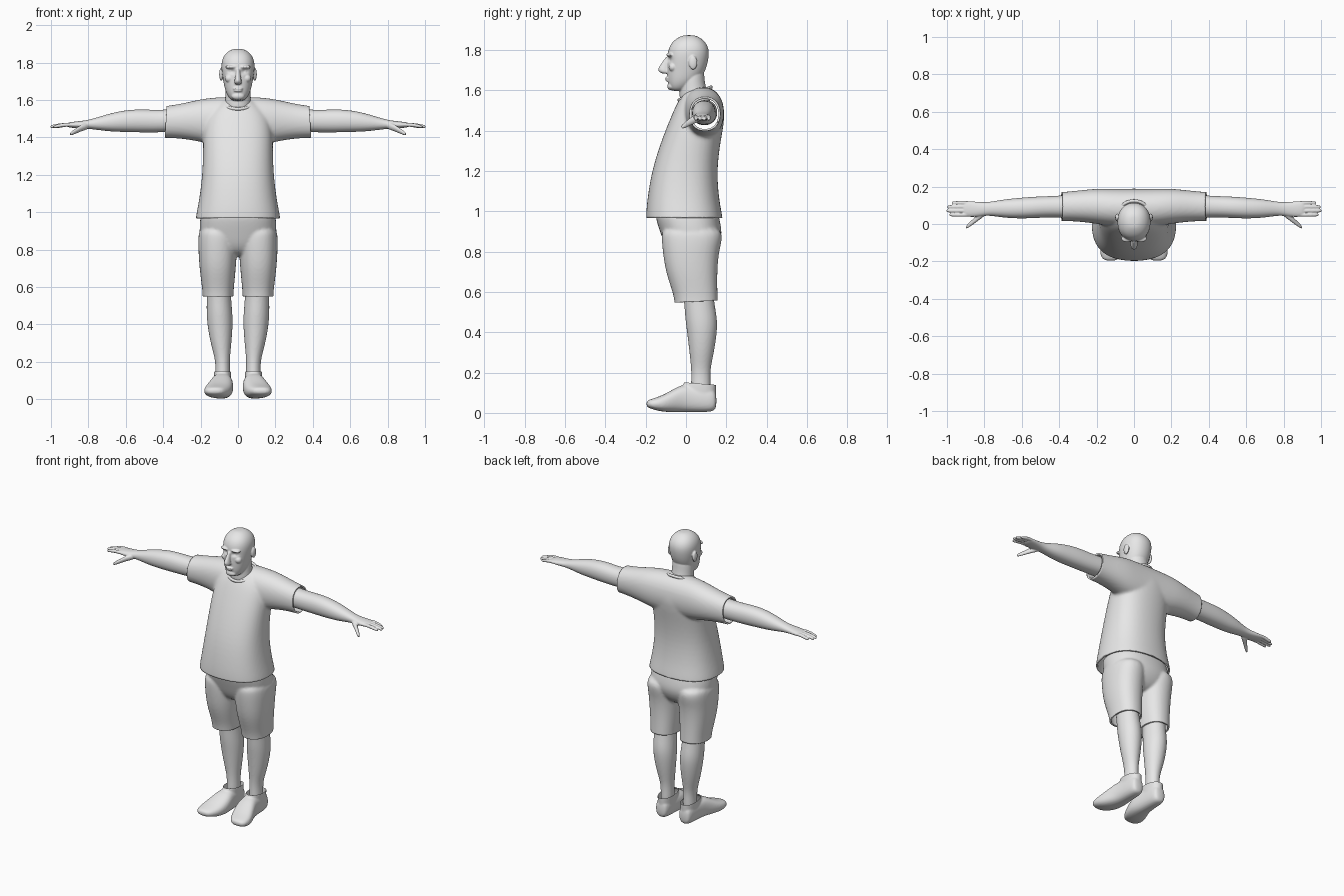
import bpy, bmesh, math
from mathutils import Vector

default = bpy.data.objects.get("Cube")
if default:
    bpy.data.objects.remove(default, do_unlink=True)

grey = bpy.data.materials.new("plain_grey")
grey.use_nodes = True
grey.diffuse_color = (0.8, 0.8, 0.8, 1)
grey.node_tree.nodes["Principled BSDF"].inputs["Base Color"].default_value = (0.8, 0.8, 0.8, 1)


def loft(bm, axis, rings, power=2.0, side=1, segments=16):
    """Skin rounded cross-sections; each ring is (position, a_min, a_max, b_min, b_max)."""
    loops = []
    for t, a_min, a_max, b_min, b_max in rings:
        loop = []
        for i in range(segments):
            angle = math.tau * i / segments
            c, s = math.cos(angle), math.sin(angle)
            a = (a_min + a_max) / 2 + (a_max - a_min) / 2 * math.copysign(abs(c) ** (2 / power), c)
            b = (b_min + b_max) / 2 + (b_max - b_min) / 2 * math.copysign(abs(s) ** (2 / power), s)
            x, y, z = {"X": (t, a, b), "Y": (a, t, b), "Z": (a, b, t)}[axis]
            loop.append(bm.verts.new((x * side, y, z)))
        loops.append(loop)
    for low, high in zip(loops, loops[1:]):
        for i in range(segments):
            j = (i + 1) % segments
            bm.faces.new((low[i], low[j], high[j], high[i]))
    bm.faces.new(loops[0])
    bm.faces.new(loops[-1])


def ball(bm, centre, radii):
    made = bmesh.ops.create_uvsphere(bm, u_segments=16, v_segments=10, radius=1)
    for v in made["verts"]:
        v.co = Vector(centre) + Vector(p * q for p, q in zip(v.co, radii))


def symmetric(rings):
    return [(t, -w, w, b0, b1) for t, w, b0, b1 in rings]


def fuse(name, bm, voxel, smooth=3, cuts=(), thickness=0, reshape=None):
    """Blend overlapping lofts into one skin, then trim and shade it."""
    bmesh.ops.recalc_face_normals(bm, faces=bm.faces)
    mesh = bpy.data.meshes.new(name)
    bm.to_mesh(mesh)
    bm.free()
    obj = bpy.data.objects.new(name, mesh)
    bpy.context.collection.objects.link(obj)
    bpy.ops.object.select_all(action="DESELECT")
    obj.select_set(True)
    bpy.context.view_layer.objects.active = obj
    obj.modifiers.new("round", "SUBSURF").levels = 2
    remesh = obj.modifiers.new("blend", "REMESH")
    remesh.mode = "VOXEL"
    remesh.voxel_size = voxel
    relax = obj.modifiers.new("relax", "SMOOTH")
    relax.factor = 0.5
    relax.iterations = smooth
    for modifier in ("round", "blend", "relax"):
        bpy.ops.object.modifier_apply(modifier=modifier)
    bm = bmesh.new()
    bm.from_mesh(obj.data)
    if reshape:
        for v in bm.verts:
            reshape(v.co)
    for point, normal in cuts:
        geom = bm.verts[:] + bm.edges[:] + bm.faces[:]
        bmesh.ops.bisect_plane(bm, geom=geom, plane_co=point, plane_no=normal, clear_outer=True)
    bm.to_mesh(obj.data)
    bm.free()
    obj.data.materials.clear()
    obj.data.materials.append(grey)
    bpy.ops.object.shade_smooth_by_angle(angle=math.radians(45))
    if thickness:
        shell = obj.modifiers.new("cloth", "SOLIDIFY")
        shell.thickness = thickness
        shell.offset = -1
    return obj


# Head and neck
bm = bmesh.new()
loft(bm, "Z", symmetric([
    (1.595, .03, -.07, -.01), (1.615, .052, -.085, .02), (1.65, .07, -.094, .07),
    (1.70, .08, -.096, .1), (1.75, .089, -.095, .113), (1.80, .092, -.092, .118),
    (1.84, .077, -.072, .1), (1.865, .048, -.036, .066), (1.874, .02, -.01, .04)]), 2.2)
loft(bm, "Z", symmetric([
    (1.5, .085, -.02, .13), (1.56, .075, -.035, .12), (1.61, .068, -.033, .1),
    (1.66, .068, -.03, .092), (1.72, .06, -.02, .09)]))
loft(bm, "Z", symmetric([
    (1.682, .012, -.115, -.08), (1.69, .021, -.133, -.08), (1.705, .019, -.143, -.08),
    (1.735, .012, -.121, -.08), (1.77, .011, -.1, -.08)]))
ball(bm, (0, -.092, 1.661), (.027, .012, .006))
ball(bm, (0, -.09, 1.649), (.024, .012, .006))
ball(bm, (0, -.074, 1.62), (.036, .02, .02))
for side in (-1, 1):
    ball(bm, (side * .036, -.078, 1.776), (.034, .02, .01))
    ball(bm, (side * .047, -.065, 1.715), (.024, .022, .022))
    ball(bm, (side * .035, -.074, 1.753), (.014, .014, .01))
    ball(bm, (side * .09, .035, 1.737), (.011, .022, .035))


def sink_eyes(co):
    if co.y < -.03:
        d = ((abs(co.x) - .034) / .02) ** 2 + ((co.z - 1.752) / .012) ** 2
        co.y += .011 * math.exp(-d)


fuse("head", bm, .004, 2, reshape=sink_eyes)

# Shirt: torso plus one span across both shoulders, open at hem and cuffs
bm = bmesh.new()
loft(bm, "Z", symmetric([
    (.88, .24, -.2, .19), (.97, .232, -.203, .187), (1.05, .214, -.197, .168),
    (1.2, .193, -.174, .155), (1.35, .19, -.125, .174), (1.45, .19, -.085, .195),
    (1.53, .17, -.05, .19), (1.58, .11, -.02, .15), (1.61, .07, .01, .12)]), 2.4)
sleeve = [(.1, -.02, .19, 1.35, 1.62), (.2, 0, .192, 1.375, 1.607),
          (.3, .012, .18, 1.392, 1.582), (.38, .015, .172, 1.396, 1.57),
          (.46, .015, .17, 1.396, 1.56)]
loft(bm, "X", [(-t, *r) for t, *r in reversed(sleeve)] + sleeve, 2.2)
fuse("shirt", bm, .009, 5, thickness=.01, cuts=[
    ((0, 0, .968), (0, 0, -1)), ((.385, 0, 1.5), (1, 0, .06)), ((-.385, 0, 1.5), (-1, 0, .06))])

# Ribbed neckline
bpy.ops.mesh.primitive_torus_add(
    location=(0, .045, 1.584), rotation=(math.radians(22), 0, 0),
    major_radius=.085, minor_radius=.009, major_segments=40, minor_segments=10)
neckline = bpy.context.object
neckline.name = "neckline"
neckline.data.materials.append(grey)
bpy.ops.object.shade_smooth()

# Shorts: hips and two wide legs, open at the hems
bm = bmesh.new()
loft(bm, "Z", symmetric([
    (1.03, .2, -.165, .155), (.95, .208, -.15, .172), (.88, .212, -.125, .185),
    (.81, .19, -.1, .155), (.76, .12, -.05, .1)]), 2.4)
for side in (-1, 1):
    loft(bm, "Z", [
        (.93, .01, .205, -.12, .17), (.87, .003, .215, -.125, .187), (.8, .003, .214, -.118, .165),
        (.7, .01, .208, -.104, .157), (.6, .02, .194, -.068, .158), (.55, .024, .19, -.058, .16),
        (.48, .024, .19, -.05, .16)], 2.3, side)
fuse("shorts", bm, .008, 4, thickness=.01, cuts=[((0, .05, .552), (0, .05, -1))])

for side, label in ((1, "left"), (-1, "right")):
    # Bare lower leg
    bm = bmesh.new()
    loft(bm, "Z", [
        (.68, .04, .17, -.03, .13), (.55, .037, .168, -.01, .14), (.47, .029, .17, -.006, .157),
        (.4, .026, .166, .004, .156), (.3, .034, .148, .016, .14), (.22, .043, .124, .025, .122),
        (.16, .043, .12, .025, .122), (.06, .04, .125, .02, .125)], side=side)
    fuse(label + "_leg", bm, .007, 2)

    # Slip-on shoe with a toe turned outward and a raised ankle opening
    bm = bmesh.new()
    loft(bm, "Y", [
        (.152, .055, .115, .02, .1), (.13, .038, .13, .003, .13), (.05, .034, .134, .003, .135),
        (-.01, .026, .143, .002, .146), (-.06, .022, .162, .002, .12), (-.12, .036, .184, .005, .086),
        (-.17, .062, .182, .018, .07), (-.198, .09, .16, .03, .06)], 2.5, side)
    loft(bm, "Z", [
        (.04, .036, .13, -.02, .148), (.1, .036, .13, -.02, .15), (.14, .035, .13, -.015, .152),
        (.17, .037, .128, -.01, .152)], 2.3, side)
    fuse(label + "_shoe", bm, .006, 3, cuts=[((0, .07, .145), (0, .08, 1))])

    # Arm, palm, fingers and thumb
    bm = bmesh.new()
    loft(bm, "X", [
        (.2, .03, .16, 1.43, 1.56), (.36, .033, .155, 1.428, 1.55), (.45, .035, .15, 1.425, 1.548),
        (.54, .03, .147, 1.426, 1.552), (.62, .028, .14, 1.428, 1.544), (.7, .033, .132, 1.432, 1.525),
        (.78, .047, .116, 1.444, 1.498), (.83, .038, .118, 1.447, 1.489), (.88, .036, .124, 1.45, 1.484),
        (.92, .042, .124, 1.455, 1.478)], 2.2, side)
    for y, tip in ((.113, .975), (.092, 1.0), (.071, 1.005), (.049, .988)):
        loft(bm, "X", [(t, y - r, y + r, z - r, z + r) for t, z, r in (
            (.86, 1.466, .009), (.92, 1.469, .0115), (tip - .03, 1.462, .0105),
            (tip - .01, 1.458, .009), (tip, 1.456, .006))], 2, side, 10)
    loft(bm, "X", [(t, y - r, y + r, z - r, z + r) for t, y, z, r in (
        (.79, .065, 1.465, .018), (.83, .04, 1.455, .021), (.86, .012, 1.438, .016),
        (.885, -.008, 1.424, .013), (.9, -.02, 1.417, .008))], 2, side, 10)
    fuse(label + "_arm", bm, .004, 2)
